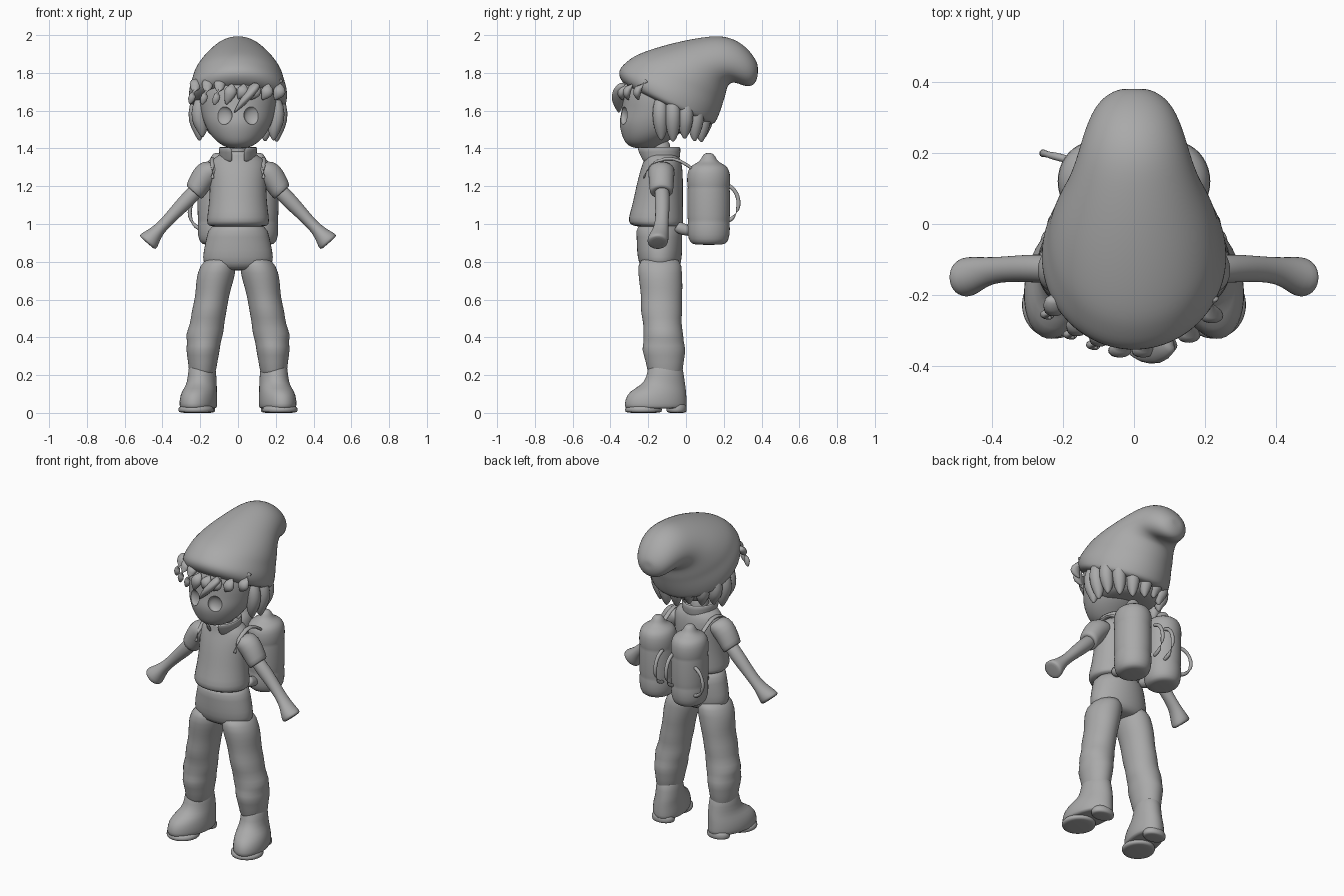
import bpy, bmesh, math, random
from mathutils import Vector

random.seed(4)
cube = bpy.data.objects.get("Cube")
if cube:
    bpy.data.objects.remove(cube)

grey = bpy.data.materials.new("plain grey")
grey.use_nodes = True
grey.diffuse_color = (0.4, 0.4, 0.4, 1)
grey.node_tree.nodes["Principled BSDF"].inputs["Base Color"].default_value = (0.4, 0.4, 0.4, 1)


def finish(name, bm, levels=1):
    """Turn a bmesh into a smooth, coloured object."""
    bmesh.ops.recalc_face_normals(bm, faces=bm.faces)
    mesh = bpy.data.meshes.new(name)
    bm.to_mesh(mesh)
    bm.free()
    mesh.materials.append(grey)
    for p in mesh.polygons:
        p.use_smooth = True
    obj = bpy.data.objects.new(name, mesh)
    bpy.context.collection.objects.link(obj)
    if levels:
        obj.modifiers.new("smooth", "SUBSURF").levels = levels
        obj.modifiers["smooth"].render_levels = levels
    return obj


def loft(name, rings, n=20, caps=True, levels=1):
    """Skin a list of ellipses given as (centre, half axis, half axis)."""
    bm = bmesh.new()
    loops = []
    for c, u, v in rings:
        angles = [2 * math.pi * i / n for i in range(n)]
        loops.append([bm.verts.new(c + u * math.cos(a) + v * math.sin(a)) for a in angles])
    for a, b in zip(loops, loops[1:]):
        for i in range(n):
            j = (i + 1) % n
            bm.faces.new((a[i], a[j], b[j], b[i]))
    if caps:
        for loop in (loops[0], loops[-1]):
            mid = bm.verts.new(sum((w.co for w in loop), Vector()) / n)
            for i in range(n):
                bm.faces.new((loop[i], loop[(i + 1) % n], mid))
    return finish(name, bm, levels)


def stack(name, rows, s=1, turn=0, **kw):
    """Horizontal rings: x, y, z, half width, half depth."""
    c, d = math.cos(turn * s), math.sin(turn * s)
    return loft(name, [(Vector((x * s, y, z)), Vector((c, d, 0)) * rx, Vector((-d, c, 0)) * ry)
                       for x, y, z, rx, ry in rows], **kw)


def limb(name, rows, s):
    """Rings across the slanting arm: x, y, z, half thickness, half depth."""
    across = Vector((0.75 * s, 0, 0.66))
    return loft(name, [(Vector((x * s, y, z)), across * r, Vector((0, ry, 0)))
                       for x, y, z, r, ry in rows], n=16)


def tube(name, points, radii, flat=1.0):
    """Tapered tube whose rings follow the path."""
    pts = [Vector(p) for p in points]
    rings = []
    for i, (p, r) in enumerate(zip(pts, radii)):
        t = (pts[min(i + 1, len(pts) - 1)] - pts[max(i - 1, 0)]).normalized()
        u = t.cross(Vector((0.12, 0.05, 1)) if abs(t.z) < 0.8 else Vector((0, 1, 0))).normalized()
        rings.append((p, u * r, t.cross(u) * r * flat))
    return loft(name, rings, n=8)


# Head with shallow eye sockets
head = stack("head", [(0, -.21, 1.40, .045, .06), (0, -.225, 1.42, .095, .095),
                      (0, -.19, 1.47, .15, .152), (0, -.16, 1.54, .185, .2),
                      (0, -.145, 1.60, .2, .195), (0, -.14, 1.70, .215, .2),
                      (0, -.12, 1.80, .18, .18)], levels=2)
for s in (1, -1):
    bm = bmesh.new()
    bmesh.ops.create_uvsphere(bm, u_segments=24, v_segments=12, radius=.05)
    cutter = finish("eye_socket_cutter", bm, 0)
    cutter.location = (.08 * s, -.337, 1.575)
    cutter.scale.y = .6
    cutter.hide_render = True
    cut = head.modifiers.new("eye", "BOOLEAN")
    cut.operation, cut.object, cut.solver = "DIFFERENCE", cutter, "EXACT"
bpy.context.view_layer.update()
baked = bpy.data.meshes.new_from_object(head.evaluated_get(bpy.context.evaluated_depsgraph_get()))
head.modifiers.clear()
head.data = baked
for o in [o for o in bpy.data.objects if o.name.startswith("eye_socket_cutter")]:
    bpy.data.objects.remove(o)
bpy.ops.object.select_all(action="DESELECT")
head.select_set(True)
bpy.context.view_layer.objects.active = head
bpy.ops.object.shade_smooth_by_angle()
stack("neck", [(0, -.13, 1.3, .055, .06), (0, -.14, 1.45, .055, .06)])

# Floppy hat: each ring runs from a front point to a back point
hat = [(-.31, 1.72, .14, 1.51, .25), (-.355, 1.77, .165, 1.55, .262), (-.36, 1.82, .185, 1.60, .262),
       (-.31, 1.865, .2, 1.65, .245), (-.26, 1.90, .21, 1.68, .238), (-.14, 1.94, .22, 1.73, .212),
       (-.02, 1.97, .235, 1.745, .185), (.09, 1.99, .26, 1.75, .163), (.19, 2.0, .295, 1.735, .145),
       (.28, 1.97, .335, 1.725, .122), (.345, 1.91, .365, 1.74, .09), (.38, 1.85, .38, 1.78, .045)]
loft("hat", [(Vector((0, (a + c) / 2, (b + d) / 2)), Vector((w, 0, 0)),
              Vector((0, (a - c) / 2, (b - d) / 2))) for a, b, c, d, w in hat], n=28, levels=2)

# Hair: back mass, hanging locks and fringe
stack("back_hair", [(0, -.05, 1.48, .14, .12), (0, -.05, 1.51, .195, .165),
                    (0, -.06, 1.60, .222, .18), (0, -.08, 1.72, .22, .18)])
for i in range(11):
    a = math.radians(-22 + 22.4 * i)
    c, d = math.cos(a), math.sin(a)
    low = 1.455 + random.uniform(-.025, .03)
    path = [(c * r, -.07 + d * r * .8, z) for r, z in
            ((.2, 1.68), (.222, 1.62), (.225, 1.55), (.2, low + .04), (.205, low))]
    tube("hair_lock", path, (.03, .045, .045, .035, .008))
for i in range(8):
    x = -.225 + .064 * i
    y = -.13 - .225 * math.sqrt(1 - (x / .27) ** 2)
    low = 1.645 + random.uniform(-.02, .02)
    tube("fringe_lock", [(x, y + .05, 1.76), (x, y, 1.72), (x * 1.02 - .01, y - .005, 1.685),
                         (x - .03, y + .005, low)], (.03, .042, .036, .008), .7)
tube("fringe_sweep", [(.1, -.33, 1.74), (.06, -.355, 1.69), (.02, -.36, 1.64), (-.02, -.355, 1.59)],
     (.04, .05, .035, .006), .6)

# Shirt, collar and trousers
stack("shirt", [(0, -.145, .985, .15, .12), (0, -.157, .998, .166, .145), (0, -.16, 1.03, .167, .148),
                (0, -.15, 1.1, .156, .135), (0, -.14, 1.2, .15, .125), (0, -.13, 1.28, .155, .115),
                (0, -.125, 1.335, .15, .1), (0, -.13, 1.365, .105, .09), (0, -.14, 1.385, .06, .08)])
collar = stack("collar", [(0, -.135, 1.33, .085, .085), (0, -.14, 1.36, .082, .095),
                          (0, -.15, 1.41, .092, .11)], caps=False, levels=0)
bm = bmesh.new()
bm.from_mesh(collar.data)
gap = [f for f in bm.faces if f.calc_center_median().y < -.2 and abs(f.calc_center_median().x) < .025]
bmesh.ops.delete(bm, geom=gap, context="FACES")
bm.to_mesh(collar.data)
bm.free()
collar.modifiers.new("cloth", "SOLIDIFY").thickness = .015
collar.modifiers.new("smooth", "SUBSURF").levels = 1
stack("trouser_hips", [(0, -.135, .755, .15, .09), (0, -.138, .79, .192, .115), (0, -.14, .86, .185, .122),
                       (0, -.14, .93, .168, .122), (0, -.145, 1.0, .155, .125)])

for s, side in ((1, "left"), (-1, "right")):
    # Baggy leg with folds at the knee and shin
    stack(side + "_trouser_leg", [
        (.095, -.138, .82, .085, .115), (.115, -.138, .74, .105, .118), (.13, -.13, .66, .094, .114),
        (.14, -.13, .60, .09, .108), (.155, -.13, .53, .094, .112), (.162, -.125, .475, .09, .1),
        (.178, -.12, .415, .102, .108), (.18, -.118, .375, .088, .106), (.186, -.118, .335, .092, .12),
        (.186, -.112, .275, .078, .1), (.19, -.11, .18, .07, .092)], s)
    # Boot with split sole
    stack(side + "_boot", [
        (.19, -.11, .27, .07, .092), (.19, -.108, .19, .075, .1), (.193, -.12, .145, .08, .12),
        (.205, -.15, .115, .09, .155), (.21, -.16, .07, .098, .168), (.21, -.16, .03, .096, .17),
        (.21, -.16, .022, .09, .16)], s, turn=.22)
    stack(side + "_toe_sole", [(.222, -.225, .04, .095, .1), (.222, -.225, .01, .095, .1),
                               (.222, -.225, 0, .09, .095)], s, turn=.22)
    stack(side + "_heel", [(.192, -.05, .05, .073, .055), (.192, -.05, .01, .073, .055),
                           (.192, -.05, 0, .068, .05)], s)
    # Sleeve, arm and hand
    limb(side + "_sleeve", [(.11, -.13, 1.30, .06, .07), (.165, -.13, 1.275, .07, .072),
                            (.205, -.13, 1.215, .064, .066), (.234, -.13, 1.165, .058, .064),
                            (.232, -.13, 1.167, .045, .05)], s)
    limb(side + "_arm", [
        (.2, -.128, 1.2, .04, .04), (.27, -.125, 1.125, .043, .041), (.32, -.125, 1.075, .037, .038),
        (.38, -.128, 1.01, .031, .036), (.42, -.135, .97, .033, .042), (.45, -.145, .935, .046, .054),
        (.474, -.15, .908, .06, .058), (.482, -.15, .9, .055, .05)], s)
    # Tank on the back with its cap and shoulder strap
    stack(side + "_tank", [(.11, .12, z, r * .92, r) for z, r in (
        (.89, .075), (.9, .1), (.94, .114), (1.0, .114), (1.015, .11), (1.03, .115), (1.18, .115),
        (1.195, .111), (1.21, .116), (1.27, .116), (1.305, .1), (1.32, .07), (1.335, .045),
        (1.36, .035), (1.375, .02))], s)
    tube(side + "_shoulder_strap", [(.135 * s, y, z) for y, z in (
        (.05, 1.28), (-.03, 1.34), (-.11, 1.355), (-.2, 1.31), (-.225, 1.24))],
        (.016,) * 5, .6)
    tube(side + "_waist_strap", [(.1 * s, y, z) for y, z in ((-.05, .99), (-.02, .97), (.05, .96))],
         (.035, .035, .03))


# Hoses between the tanks and a side handle
def hoop(name, base, outward, reach, half):
    steps = [math.pi * i / 8 for i in range(9)]
    pts = [Vector(base) + Vector(outward).normalized() * reach * math.sin(a)
           + Vector((0, 0, half * math.cos(a))) for a in steps]
    tube(name, pts, (.012,) * 9)


for x in (-.055, .02):
    hoop("hose", (x, .2, 1.11), (0, 1, 0), .08, .1)
hoop("side_handle", (-.18, .18, 1.06), (-1, .25, 0), .08, .09)
